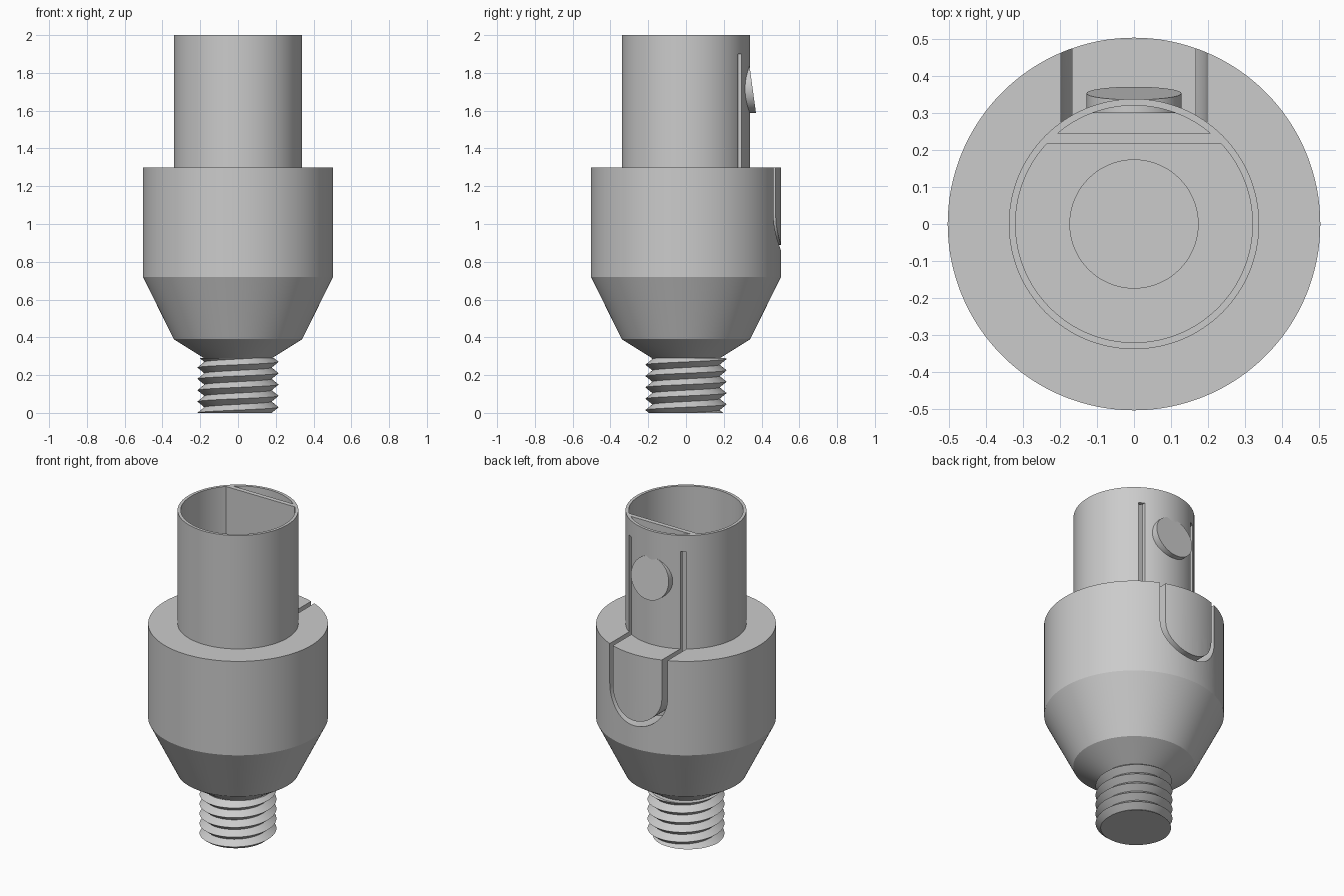
import bpy
import bmesh
from math import sin, cos, pi
from mathutils import Vector

if "Cube" in bpy.data.objects:
    bpy.data.objects.remove(bpy.data.objects["Cube"], do_unlink=True)

SEGMENTS = 128
GREY = (0.6, 0.6, 0.6, 1)
metal = bpy.data.materials.new("plain grey")
metal.use_nodes = True
metal.diffuse_color = GREY
metal.node_tree.nodes["Principled BSDF"].inputs["Base Color"].default_value = GREY


def finish(bm, name):
    """Turn a bmesh into a grey object with outward normals."""
    bmesh.ops.recalc_face_normals(bm, faces=bm.faces)
    mesh = bpy.data.meshes.new(name)
    bm.to_mesh(mesh)
    bm.free()
    mesh.materials.append(metal)
    obj = bpy.data.objects.new(name, mesh)
    bpy.context.collection.objects.link(obj)
    return obj


def smooth(obj):
    bpy.ops.object.select_all(action='DESELECT')
    obj.select_set(True)
    bpy.context.view_layer.objects.active = obj
    bpy.ops.object.shade_smooth_by_angle(angle=0.45)


def lathe(profile, name):
    """Revolve a closed (radius, height) outline about z."""
    bm = bmesh.new()
    rings = []
    for i in range(SEGMENTS):
        a = 2 * pi * i / SEGMENTS
        rings.append([bm.verts.new((r * cos(a), r * sin(a), z)) for r, z in profile])
    for i, ring in enumerate(rings):
        after = rings[(i + 1) % SEGMENTS]
        for j in range(len(profile)):
            k = (j + 1) % len(profile)
            bm.faces.new((ring[j], after[j], after[k], ring[k]))
    return finish(bm, name)


def prism(outline, offset, name):
    """Extrude a flat outline of 3D points along an offset."""
    bm = bmesh.new()
    base = bm.faces.new([bm.verts.new(p) for p in outline])
    extruded = bmesh.ops.extrude_face_region(bm, geom=[base], use_keep_orig=True)
    moved = [g for g in extruded["geom"] if isinstance(g, bmesh.types.BMVert)]
    bmesh.ops.translate(bm, verts=moved, vec=Vector(offset))
    return finish(bm, name)


# Hollow body: lower cones, wide collar and thin upper tube
body = lathe([(0.173, 0.29), (0.18, 0.29), (0.34, 0.39), (0.503, 0.72),
              (0.503, 1.3), (0.338, 1.3), (0.338, 2), (0.32, 2),
              (0.32, 0.42), (0.173, 0.42)], "body")

# U-shaped slot that frees the spring tongue at the back
def u_line(radius):
    arc = [(radius * cos(a), 0.25, 1.057 + radius * sin(a))
           for a in (pi + pi * i / 32 for i in range(33))]
    return [(-radius, 0.25, 1.9)] + arc + [(radius, 0.25, 1.9)]


cutter = prism(u_line(0.197) + u_line(0.167)[::-1], (0, 0.4, 0), "slot_cutter")
cut = body.modifiers.new("slot", 'BOOLEAN')
cut.operation = 'DIFFERENCE'
cut.solver = 'EXACT'
cut.object = cutter
bpy.context.view_layer.objects.active = body
bpy.ops.object.modifier_apply(modifier=cut.name)
bpy.data.objects.remove(cutter, do_unlink=True)
smooth(body)

# Flat partition inside the tube, in front of the tongue
prism([(-0.241, 0.217, 0.415), (0.241, 0.217, 0.415),
       (0.215, 0.245, 0.415), (-0.215, 0.245, 0.415)],
      (0, 0, 1.585), "inner_partition")

# Round release button with a sloping face
RADIUS, HEIGHT = 0.128, 1.715
circle = [(RADIUS * cos(2 * pi * i / 64), RADIUS * sin(2 * pi * i / 64)) for i in range(64)]
bm = bmesh.new()
back = [bm.verts.new((x, 0.3, HEIGHT + z)) for x, z in circle]
front = [bm.verts.new((x, 0.353 - 0.137 * z, HEIGHT + z)) for x, z in circle]
bm.faces.new(back)
bm.faces.new(front)
for i in range(64):
    j = (i + 1) % 64
    bm.faces.new((back[i], back[j], front[j], front[i]))
smooth(finish(bm, "release_button"))

# Threaded spigot: right-hand helix of sharp ridges, trimmed flat at both ends
PITCH, TOP = 0.06, 0.29
bm = bmesh.new()
columns = []
for i in range(SEGMENTS + 1):
    a = 2 * pi * i / SEGMENTS
    column = []
    for k in range(-4, 14):
        r = 0.215 if k % 2 else 0.178
        z = k * PITCH / 2 + PITCH * i / SEGMENTS
        column.append(bm.verts.new((r * cos(a), r * sin(a), z)))
    columns.append(column)
for left, right in zip(columns, columns[1:]):
    for k in range(len(left) - 1):
        bm.faces.new((left[k], right[k], right[k + 1], left[k + 1]))
bmesh.ops.remove_doubles(bm, verts=bm.verts, dist=1e-5)
for height, normal in ((0, (0, 0, -1)), (TOP, (0, 0, 1))):
    bmesh.ops.bisect_plane(bm, geom=bm.verts[:] + bm.edges[:] + bm.faces[:],
                           plane_co=(0, 0, height), plane_no=normal, clear_outer=True)

# Bore of the spigot, joined to the thread by end rings
bore = [[bm.verts.new((0.17 * cos(2 * pi * i / SEGMENTS), 0.17 * sin(2 * pi * i / SEGMENTS), z))
         for i in range(SEGMENTS)] for z in (0, TOP)]
for i in range(SEGMENTS):
    j = (i + 1) % SEGMENTS
    bm.faces.new((bore[0][i], bore[0][j], bore[1][j], bore[1][i]))
for height in (0, TOP):
    rim = [e for e in bm.edges if e.is_boundary
           and all(abs(v.co.z - height) < 1e-4 for v in e.verts)]
    bmesh.ops.bridge_loops(bm, edges=rim)
smooth(finish(bm, "threaded_spigot"))
